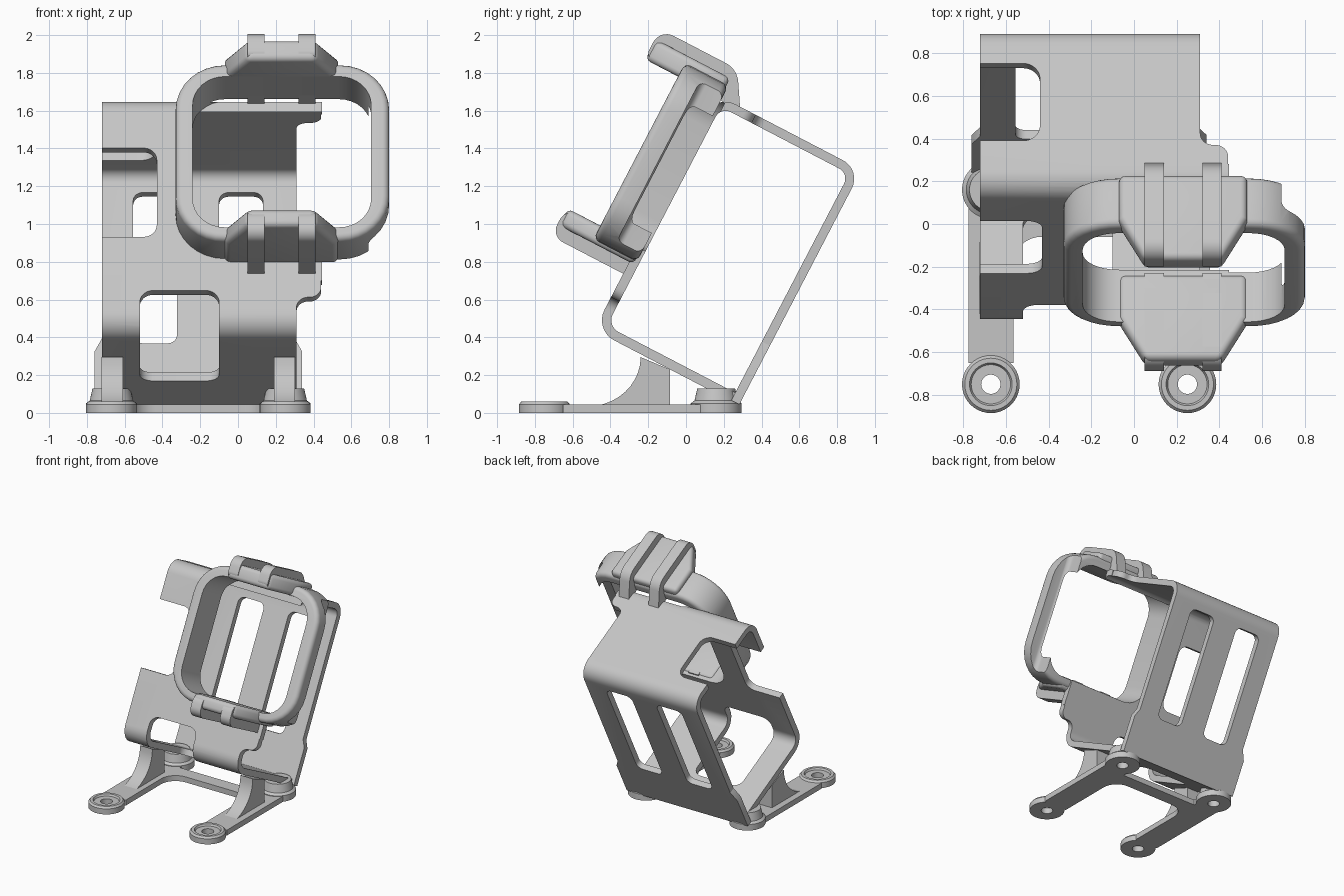
import bpy, bmesh, math
from mathutils import Vector, Matrix

cube = bpy.data.objects.get("Cube")
if cube:
    bpy.data.objects.remove(cube, do_unlink=True)

GREY = (0.56, 0.56, 0.56, 1)
mat = bpy.data.materials.new("light grey plastic")
mat.use_nodes = True
mat.diffuse_color = GREY
mat.node_tree.nodes["Principled BSDF"].inputs["Base Color"].default_value = GREY

TILT = Matrix.Rotation(math.radians(-27.5), 4, 'X')   # cradle leans back
MID = -0.21                                           # centre of the stand in x
AXES = {'X': (1, 2, 0), 'Y': (0, 2, 1), 'Z': (0, 1, 2)}


def rounded(points, seg=8):
    """Outline from (a, b, radius) corners, each replaced by an arc."""
    out = []
    for i, (a, b, *r) in enumerate(points):
        c = Vector((a, b))
        if not r:
            out.append(c)
            continue
        d1 = (Vector(points[i - 1][:2]) - c).normalized()
        d2 = (Vector(points[(i + 1) % len(points)][:2]) - c).normalized()
        half = d1.angle(d2) / 2
        centre = c + (d1 + d2).normalized() * (r[0] / math.sin(half))
        v1 = c + d1 * (r[0] / math.tan(half)) - centre
        v2 = c + d2 * (r[0] / math.tan(half)) - centre
        sweep = v1.angle_signed(v2)
        for k in range(seg + 1):
            out.append(centre + Matrix.Rotation(-sweep * k / seg, 2) @ v1)
    return out


def rect(a0, a1, b0, b1, r):
    return [(a0, b0, r), (a1, b0, r), (a1, b1, r), (a0, b1, r)]


def finish(name, bm, matrix=Matrix()):
    bmesh.ops.recalc_face_normals(bm, faces=bm.faces)
    mesh = bpy.data.meshes.new(name)
    bm.to_mesh(mesh)
    bm.free()
    mesh.transform(matrix)
    ob = bpy.data.objects.new(name, mesh)
    bpy.context.collection.objects.link(ob)
    mesh.materials.append(mat)
    return ob


def prism(name, points, axis, lo, hi, tilt=True, bevel=0):
    """Extrude a rounded outline along one axis."""
    i, j, k = AXES[axis]
    bm = bmesh.new()
    rings = []
    for h in (lo, hi):
        ring = []
        for p in rounded(points):
            co = [0, 0, 0]
            co[i], co[j], co[k] = p.x, p.y, h
            ring.append(bm.verts.new(co))
        rings.append(ring)
    n = len(rings[0])
    bm.faces.new(rings[0])
    bm.faces.new(rings[1])
    for a in range(n):
        b = (a + 1) % n
        bm.faces.new((rings[0][a], rings[0][b], rings[1][b], rings[1][a]))
    ob = finish(name, bm, TILT if tilt else Matrix())
    if bevel:
        m = ob.modifiers.new("soft edge", 'BEVEL')
        m.width, m.segments, m.angle_limit = bevel, 4, math.radians(50)
        apply(ob, m)
    return ob


def apply(ob, m):
    bpy.context.view_layer.objects.active = ob
    bpy.ops.object.modifier_apply(modifier=m.name)


def cut(ob, *args, **kw):
    cutter = prism("cutter", *args, **kw)
    m = ob.modifiers.new("cut", 'BOOLEAN')
    m.operation, m.solver, m.object = 'DIFFERENCE', 'EXACT', cutter
    apply(ob, m)
    bpy.data.objects.remove(cutter, do_unlink=True)


def lathe(name, profile, x, y):
    bm = bmesh.new()
    vs = [bm.verts.new((r, 0, z)) for r, z in profile]
    edges = [bm.edges.new((vs[i], vs[(i + 1) % len(vs)])) for i in range(len(vs))]
    bmesh.ops.spin(bm, geom=vs + edges, cent=(0, 0, 0), axis=(0, 0, 1),
                   angle=math.tau, steps=40, use_merge=True)
    bmesh.ops.remove_doubles(bm, verts=bm.verts, dist=0.0001)
    return finish(name, bm, Matrix.Translation((x, y, 0)))


# Cradle shell: a tilted rectangular sleeve open at both sides
shell = prism("cradle_shell", [(-0.635, 0.165, 0.12), (0.23, 0.165),
              (0.23, 1.57, 0.11), (-0.635, 1.57, 0.11)], 'X', -0.72, 0.445)
cut(shell, [(-0.585, 0.215, 0.07), (0.182, 0.215), (0.182, 1.522, 0.06),
            (-0.585, 1.522, 0.06)], 'X', -1, 1)
# Step in the right edge, leaving wider wings beside the ring
cut(shell, [(0.31, 1), (0.31, -0.4, 0.06), (0.44, -0.4, 0.06), (0.44, -0.5),
            (0.6, -0.5), (0.6, 1)], 'Z', -1, 2)
cut(shell, [(0.31, -1), (0.31, 0.36, 0.06), (0.44, 0.36, 0.06), (0.44, 0.46),
            (0.6, 0.46), (0.6, -1)], 'Y', -1, 0)
# Window wrapping from the front wall into the floor
cut(shell, rect(-0.52, -0.1, -0.1, 0.4, 0.07), 'Y', -0.8, -0.5)
cut(shell, rect(-0.52, -0.1, -0.9, -0.05, 0.07), 'Z', 0, 0.3)
# Side notches in the front wall and the roof
cut(shell, rect(-1, -0.43, 0.72, 1.25, 0.07), 'Y', -0.8, -0.5)
cut(shell, rect(-1, -0.44, -0.378, 0.03, 0.08), 'Z', 1.4, 1.7)
# Two tall slots in the back wall
for x0 in (-0.555, -0.1):
    cut(shell, rect(x0, x0 + 0.232, 0.51, 1.41, 0.05), 'Y', 0.1, 0.4)
opening = rect(-0.24, 0.705, 0.66, 1.56, 0.17)
cut(shell, opening, 'Y', -1, -0.575)

# Rounded square ring, thinner on its free side
ring = prism("camera_ring", rect(-0.33, 0.8, 0.59, 1.64, 0.26), 'Y', -0.86, -0.6, bevel=0.035)
cut(ring, opening, 'Y', -1, -0.4)
cut(ring, [(0.69, -0.745, 0.04), (1, -0.745), (1, -0.4), (0.69, -0.4)], 'Z', 0, 2)

# Flared clip lugs above and below the ring, each with two ribs
flare = [(0.05, -1.055), (0.41, -1.055), (0.53, -0.84), (0.53, -0.61),
         (-0.07, -0.61), (-0.07, -0.84)]
prism("upper_lug", flare, 'Z', 1.56, 1.68, bevel=0.03)
prism("lower_lug", flare, 'Z', 0.57, 0.67, bevel=0.03)
for side, x0 in (("right", 0.05), ("left", 0.32)):
    prism(side + "_upper_rib", [(-1.06, 1.575, 0.04), (-1.06, 1.74, 0.08),
          (-0.6, 1.74, 0.12), (-0.47, 1.53), (-0.64, 1.56)], 'X', x0, x0 + 0.09)
    prism(side + "_lower_rib", [(-1.065, 0.5, 0.07), (-0.607, 0.5),
          (-0.607, 0.67), (-1.065, 0.67, 0.07)], 'X', x0, x0 + 0.09)

# Small ears at the foot of the back wall
for side, s in (("right", -1), ("left", 1)):
    prism(side + "_back_ear", [(MID + s * 0.49, 0.17), (MID + s * 0.55, 0.17),
          (MID + s * 0.55, 0.46), (MID + s * 0.51, 0.54), (MID + s * 0.49, 0.54)],
          'Y', 0.182, 0.23)

# Flat stand: two legs and a cross bar
half = [(0, 0.05), (0.355, 0.05), (0.355, 0.1), (0.565, 0.1), (0.565, -0.65),
        (0.355, -0.65), (0.355, -0.06, 0.13)]
right_half = [(MID + a, *rest) for a, *rest in half[1:]]
left_half = [(MID - a, *rest) for a, *rest in reversed(half[1:])]
prism("stand_base", right_half + left_half, 'Z', 0, 0.045, tilt=False)

# Feet with screw holes, and curved gussets under the cradle
foot = [(0.045, 0), (0.135, 0), (0.135, 0.045), (0.122, 0.06), (0.1, 0.06),
        (0.092, 0.045), (0.045, 0.045)]
post = [(0.045, 0), (0.135, 0), (0.135, 0.05), (0.115, 0.065), (0.1, 0.13), (0.045, 0.13)]
curve = [(-0.25 - 0.27 * math.sin(t), 0.295 - 0.255 * math.cos(t) ** 1.0)
         for t in (math.pi / 2 * k / 10 for k in range(11))]
curve = [(-0.52 + 0.28 * math.sin(t), 0.295 - 0.26 * math.cos(t))
         for t in (math.pi / 2 * k / 10 for k in range(11))]
for side, s in (("right", -1), ("left", 1)):
    x = MID + s * 0.46
    lathe(side + "_front_foot", foot, x, -0.75)
    lathe(side + "_rear_foot", post, x, 0.16)
    xs = sorted((MID + s * 0.4, MID + s * 0.512))
    prism(side + "_gusset", curve + [(-0.085, 0.23), (-0.085, 0.03)], 'X', *xs, tilt=False)

# Smooth curved walls, keep crisp edges
for ob in bpy.context.collection.objects:
    if ob.type == 'MESH' and mat.name in ob.data.materials:
        bpy.ops.object.select_all(action='DESELECT')
        ob.select_set(True)
        bpy.context.view_layer.objects.active = ob
        bpy.ops.object.shade_smooth_by_angle(angle=math.radians(32))
